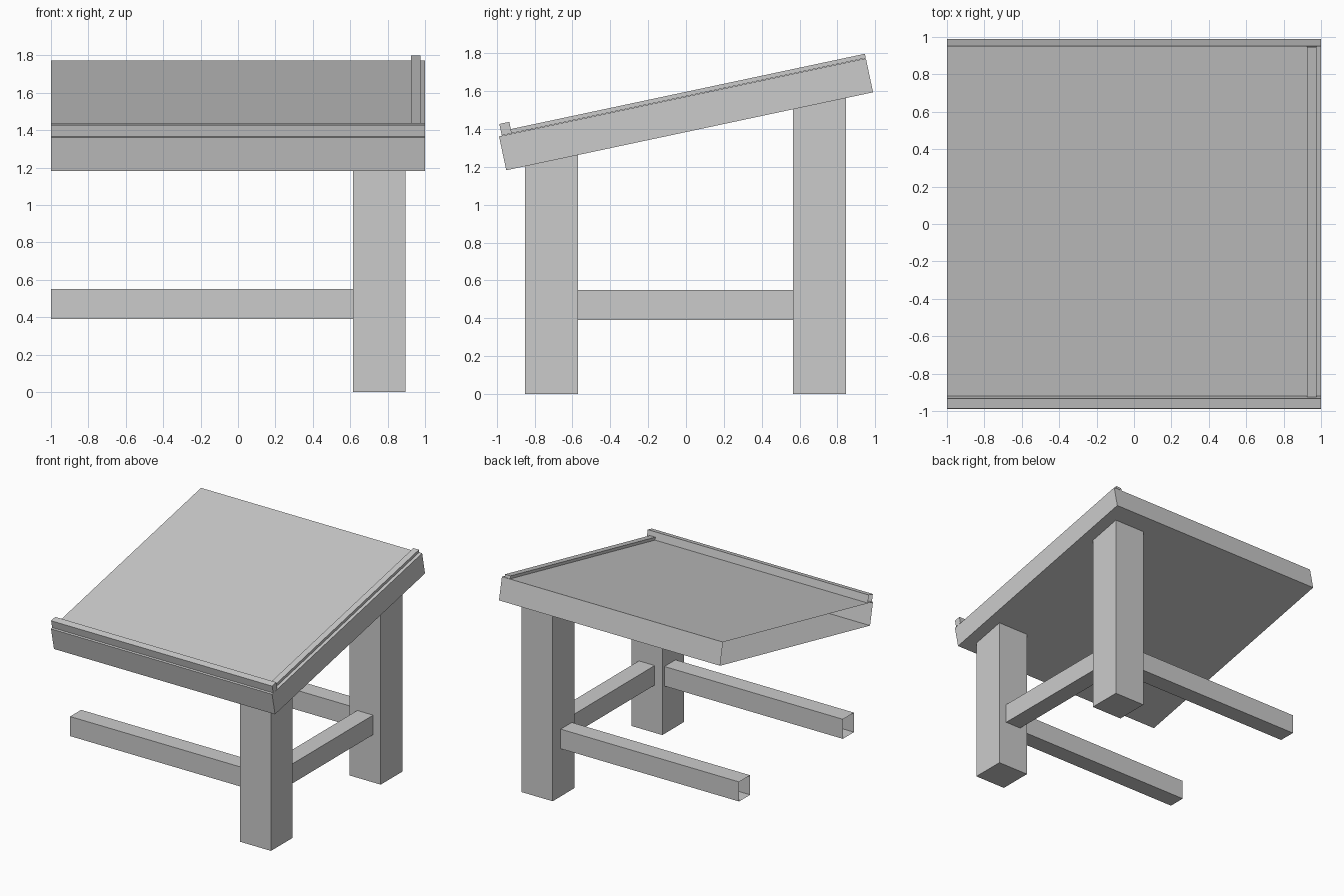
import bpy, bmesh, math
from mathutils import Matrix, Vector

if "Cube" in bpy.data.objects:
    bpy.data.objects.remove(bpy.data.objects["Cube"])

grey = bpy.data.materials.new("plain_grey")
grey.diffuse_color = (0.6, 0.6, 0.6, 1)
grey.use_nodes = True
grey.node_tree.nodes["Principled BSDF"].inputs["Base Color"].default_value = grey.diffuse_color

TILT = math.atan2(0.412, 1.938)      # slope of the desk top
FRONT_EDGE = Vector((0, -0.988, 1.361))  # top front edge of the desk top
THICK = 0.183
LENGTH = 1.982
SLOPE = Matrix.Translation(FRONT_EDGE) @ Matrix.Rotation(TILT, 4, 'X')


def box(name, x, y, z, matrix=None, open_left=False, fit=None):
    """Box from ranges; optionally open at its left end, tilted or fitted."""
    bm = bmesh.new()
    bmesh.ops.create_cube(bm, size=1)
    for v in bm.verts:
        v.co = [r[0] if c < 0 else r[1] for c, r in zip(v.co, (x, y, z))]
        if fit and v.co.z > 0.5:
            v.co.z = fit(v.co.y)
    if open_left:
        bm.normal_update()
        ends = [f for f in bm.faces if f.normal.x < -0.9]
        bmesh.ops.delete(bm, geom=ends, context='FACES_ONLY')
    if matrix:
        bm.transform(matrix)
    mesh = bpy.data.meshes.new(name)
    bm.to_mesh(mesh)
    bm.free()
    mesh.materials.append(grey)
    ob = bpy.data.objects.new(name, mesh)
    bpy.context.collection.objects.link(ob)
    return ob


def underside(y):
    """Height of the desk top's lower face at depth y."""
    p = SLOPE @ Vector((0, 0, -THICK))
    return p.z + (y - p.y) * math.tan(TILT)


# Sloping top with its front ledge and side strip
box("desk_top", (-1, 1), (0, LENGTH), (-THICK, 0), SLOPE, True)
box("front_ledge", (-1, 1), (0.015, 0.069), (0.002, 0.064), SLOPE, True)
box("side_strip", (0.925, 0.975), (0.069, LENGTH), (0.002, 0.025), SLOPE)

# Legs cut to the slope, each with an open-ended long rail
for name, leg_y, rail_y in (("front", (-0.852, -0.571), (-0.742, -0.599)),
                            ("back", (0.566, 0.846), (0.599, 0.742))):
    box(name + "_leg", (0.614, 0.895), leg_y, (0, 1), fit=underside)
    box(name + "_rail", (-1, 0.614), rail_y, (0.39, 0.55), open_left=True)

# Short rail between the legs
box("side_rail", (0.683, 0.826), (-0.571, 0.566), (0.39, 0.55))
